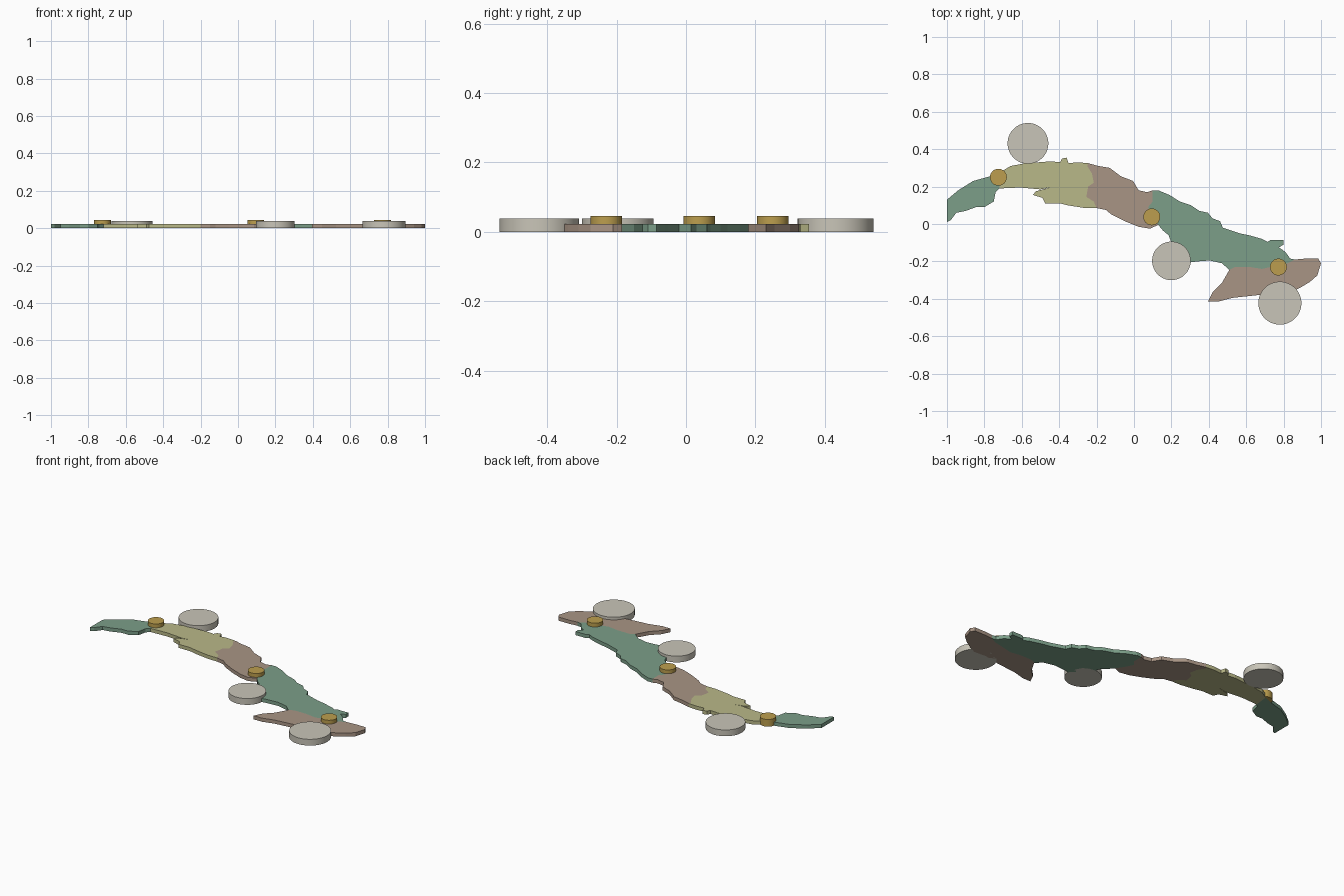
import bpy
import bmesh

if "Cube" in bpy.data.objects:
    bpy.data.objects.remove(bpy.data.objects["Cube"], do_unlink=True)

SLAB_HEIGHT = 0.022
DISC_HEIGHT = 0.038
STUD_TOP = 0.045


def srgb_to_linear(value):
    value /= 255
    return value / 12.92 if value < 0.04 else ((value + 0.055) / 1.055) ** 2.4


def make_material(name, red, green, blue):
    colour = (*(srgb_to_linear(c) for c in (red, green, blue)), 1)
    material = bpy.data.materials.new(name)
    material.use_nodes = True
    material.diffuse_color = colour
    shader = material.node_tree.nodes["Principled BSDF"]
    shader.inputs["Base Color"].default_value = colour
    shader.inputs["Roughness"].default_value = 0.8
    return material


sage = make_material("sage green", 124, 159, 137)
olive = make_material("pale olive", 185, 184, 136)
clay = make_material("dusty brown", 169, 149, 133)
stone = make_material("light stone", 201, 197, 184)
gold = make_material("muted gold", 188, 158, 78)


def make_slab(name, material, *edges):
    """Join edge paths (in hundredths) into one outline and raise it to a slab."""
    outline = []
    for edge in edges:
        for point in edge:
            if point not in outline:
                outline.append(point)
    bm = bmesh.new()
    face = bm.faces.new([bm.verts.new((x / 100, y / 100, 0)) for x, y in outline])
    raised = bmesh.ops.extrude_face_region(bm, geom=[face], use_keep_orig=True)
    top = [v for v in raised["geom"] if isinstance(v, bmesh.types.BMVert)]
    bmesh.ops.translate(bm, verts=top, vec=(0, 0, SLAB_HEIGHT))
    bmesh.ops.recalc_face_normals(bm, faces=bm.faces)
    bmesh.ops.triangulate(bm, faces=[f for f in bm.faces if len(f.verts) > 4])
    mesh = bpy.data.meshes.new(name)
    bm.to_mesh(mesh)
    bm.free()
    mesh.materials.append(material)
    slab = bpy.data.objects.new(name, mesh)
    bpy.context.collection.objects.link(slab)
    return slab


def make_disc(name, material, x, y, radius, bottom, top):
    bpy.ops.mesh.primitive_cylinder_add(
        vertices=64, radius=radius, depth=top - bottom,
        location=(x, y, (top + bottom) / 2))
    disc = bpy.context.object
    disc.name = name
    disc.data.materials.append(material)
    bpy.ops.object.shade_smooth_by_angle()


def back(path):
    return path[::-1]


# Shared borders between neighbouring slabs, each from north to south
tip_border = [(-71, 28), (-72, 19)]
olive_border = [(-44.5, 33.5), (-45.5, 30), (-44.5, 26), (-43.5, 22), (-45, 19.5)]
west_border = [(-24.5, 32.5), (-25, 31), (-22.5, 27), (-21.5, 22), (-24.5, 20),
               (-25.5, 14.5), (-21.5, 12), (-20, 8.5)]
middle_border = [(10, 18), (10, 12), (7.5, 9), (10, 4), (13, -0.5)]
east_border = [(47.5, -2), (49, -5.5), (47, -9.5), (43, -12), (39, -14.5),
               (36, -15), (34, -20)]
foot_border = [(86, -19), (82, -21), (73, -23), (68.5, -24), (62, -23),
               (54, -23), (51, -24.5)]

# Coast paths of each slab, north side running east and south side running west
make_slab("west_tip", sage,
          [(-100, 1), (-100, 13), (-94, 18), (-86, 23), (-77, 25.5)],
          tip_border,
          [(-74, 17), (-75, 12), (-80, 9), (-84.5, 9), (-90, 7), (-95, 6), (-98, 2)])

make_slab("west_neck", olive,
          back(tip_border),
          [(-66, 31), (-58, 32.5), (-51, 33)],
          olive_border,
          [(-50, 18.5), (-61, 19.5)])

make_slab("west_body", olive,
          back(olive_border),
          [(-39.5, 33), (-38.5, 35), (-36, 35.5), (-35, 32.5), (-30, 33)],
          west_border,
          [(-26, 8.5), (-35.5, 10), (-39.5, 11), (-47.5, 11), (-49, 14),
           (-54, 15.5), (-52.5, 17.5)])

make_slab("middle_body", clay,
          back(west_border),
          [(-19, 31), (-13, 30), (-7, 25.5), (-0.5, 23), (2.5, 18), (7, 17)],
          middle_border,
          [(8.5, -2.5), (2.5, -1.5), (-5, 1.5), (-12, 5), (-15, 7.5)])

make_slab("east_body", sage,
          back(middle_border),
          [(13, 18), (19, 15.5), (24.5, 12), (30.5, 10), (35, 7), (39.5, 6),
           (42, 3), (46, 1.5)],
          east_border,
          [(30, -20.5), (25, -15), (20, -10), (18.5, -6), (15.5, -3.5)])

make_slab("east_shoulder", sage,
          back(east_border),
          [(56.5, -5), (61.5, -6), (68.5, -8), (71.5, -9.5), (73, -8.5), (80, -8.5),
           (80, -11), (77.5, -12.5), (81, -15), (83.5, -18.5)],
          foot_border,
          [(47, -21), (40.5, -19.5)])

make_slab("east_foot", clay,
          back(foot_border),
          [(91.5, -18.5), (98.5, -18.5), (100, -21), (98, -27.5), (94, -31),
           (89, -34), (84, -36.5), (76, -36), (66.5, -38), (52.5, -39.5),
           (45, -41.5), (39.5, -41.5), (42, -36.5), (47, -31.5)])

# Large stone discs beside the slabs
make_disc("north_disc", stone, -0.567, 0.431, 0.109, 0, DISC_HEIGHT)
make_disc("middle_disc", stone, 0.2, -0.197, 0.103, 0, DISC_HEIGHT)
make_disc("south_disc", stone, 0.78, -0.423, 0.115, 0, DISC_HEIGHT)

# Small gold studs set into the slabs
for side, x, y in (("west", -0.725, 0.25), ("middle", 0.095, 0.038), ("east", 0.772, -0.23)):
    make_disc(side + "_stud", gold, x, y, 0.045, 0.001, STUD_TOP)
